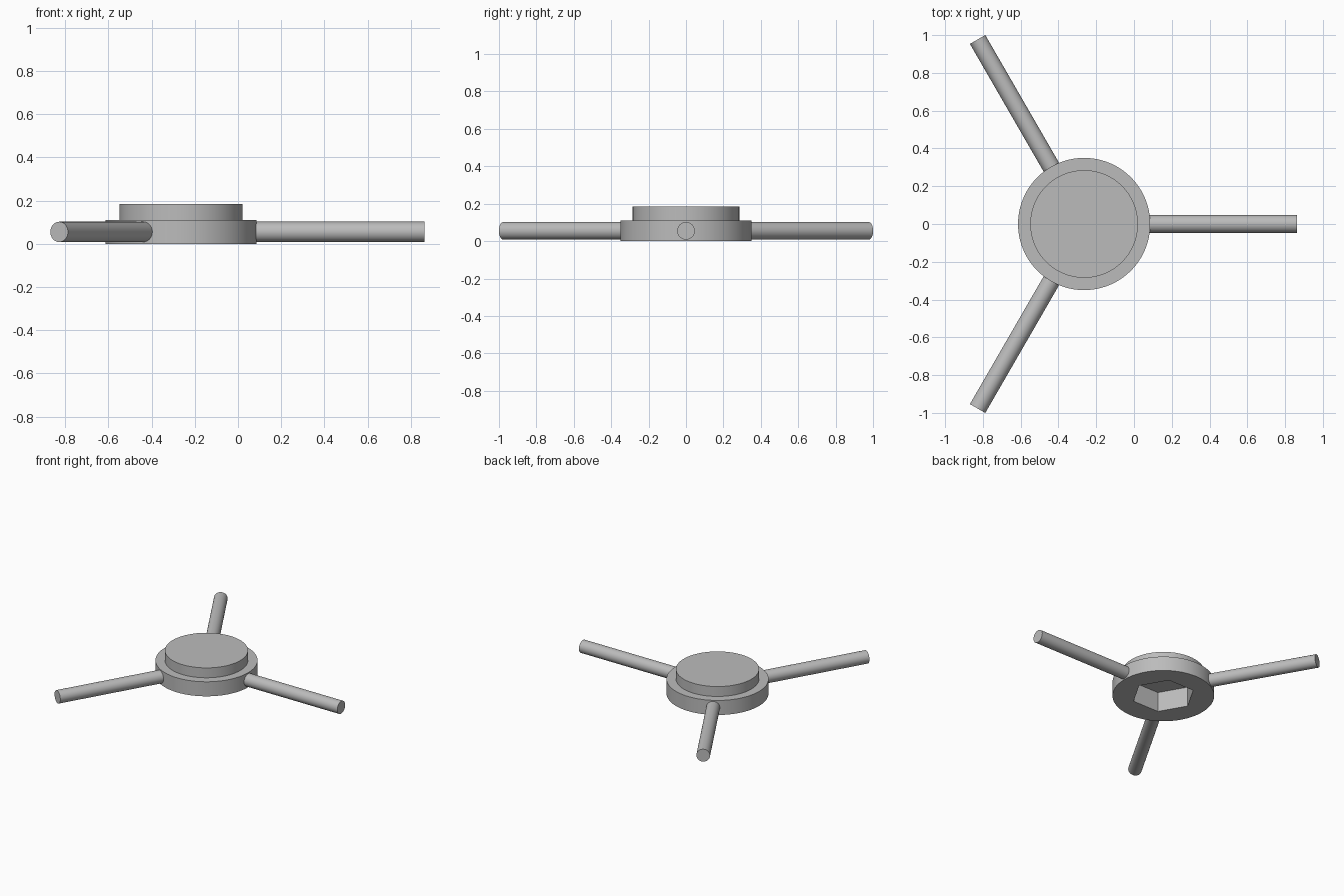
import bpy
import math
from mathutils import Matrix, Vector

if "Cube" in bpy.data.objects:
    bpy.data.objects.remove(bpy.data.objects["Cube"], do_unlink=True)

HUB = Vector((-0.264, 0, 0))
HUB_RADIUS, HUB_HEIGHT = 0.35, 0.11
CAP_RADIUS, TOP = 0.285, 0.185
ROD_RADIUS, ROD_START, ROD_END, ROD_Z = 0.047, 0.29, 1.128, 0.055
SOCKET_RADIUS, SOCKET_DEPTH = 0.218, 0.15

grey = bpy.data.materials.new("plain grey")
grey.use_nodes = True
colour = (0.5, 0.5, 0.5, 1)
grey.diffuse_color = colour
grey.node_tree.nodes["Principled BSDF"].inputs["Base Color"].default_value = colour


def cylinder(name, radius, length, centre, sides=96, rotation=(0, 0, 0)):
    bpy.ops.mesh.primitive_cylinder_add(vertices=sides, radius=radius, depth=length,
                                        location=centre, rotation=rotation)
    obj = bpy.context.object
    obj.name = name
    obj.data.materials.append(grey)
    return obj


def boolean(obj, other, operation):
    mod = obj.modifiers.new(operation.title(), "BOOLEAN")
    mod.operation = operation
    mod.object = other
    mod.solver = "EXACT"
    bpy.context.view_layer.objects.active = obj
    bpy.ops.object.modifier_apply(modifier=mod.name)
    bpy.data.objects.remove(other, do_unlink=True)


def smooth(obj):
    bpy.ops.object.select_all(action="DESELECT")
    obj.select_set(True)
    bpy.context.view_layer.objects.active = obj
    bpy.ops.object.shade_smooth_by_angle(angle=math.radians(30))


# Stepped hub: wide base joined to a narrower cap
hub = cylinder("hub", HUB_RADIUS, HUB_HEIGHT, HUB + Vector((0, 0, HUB_HEIGHT / 2)))
cap = cylinder("cap", CAP_RADIUS, TOP - 0.05, HUB + Vector((0, 0, (TOP + 0.05) / 2)))
boolean(hub, cap, "UNION")

# Blind hexagonal socket in the underside, one corner towards the +x rod
socket = cylinder("socket_cutter", SOCKET_RADIUS, SOCKET_DEPTH * 2, HUB, sides=6,
                  rotation=(0, 0, math.radians(30)))
socket.hide_render = True
boolean(hub, socket, "DIFFERENCE")
smooth(hub)

# Three round handles at equal angles
for i, name in enumerate(("left_handle", "back_handle", "front_handle")):
    angle = i * math.tau / 3
    middle = Vector(((ROD_START + ROD_END) / 2, 0, ROD_Z))
    centre = HUB + Matrix.Rotation(angle, 3, "Z") @ middle
    rod = cylinder(name, ROD_RADIUS, ROD_END - ROD_START, centre, sides=48,
                   rotation=(0, math.pi / 2, angle))
    smooth(rod)
